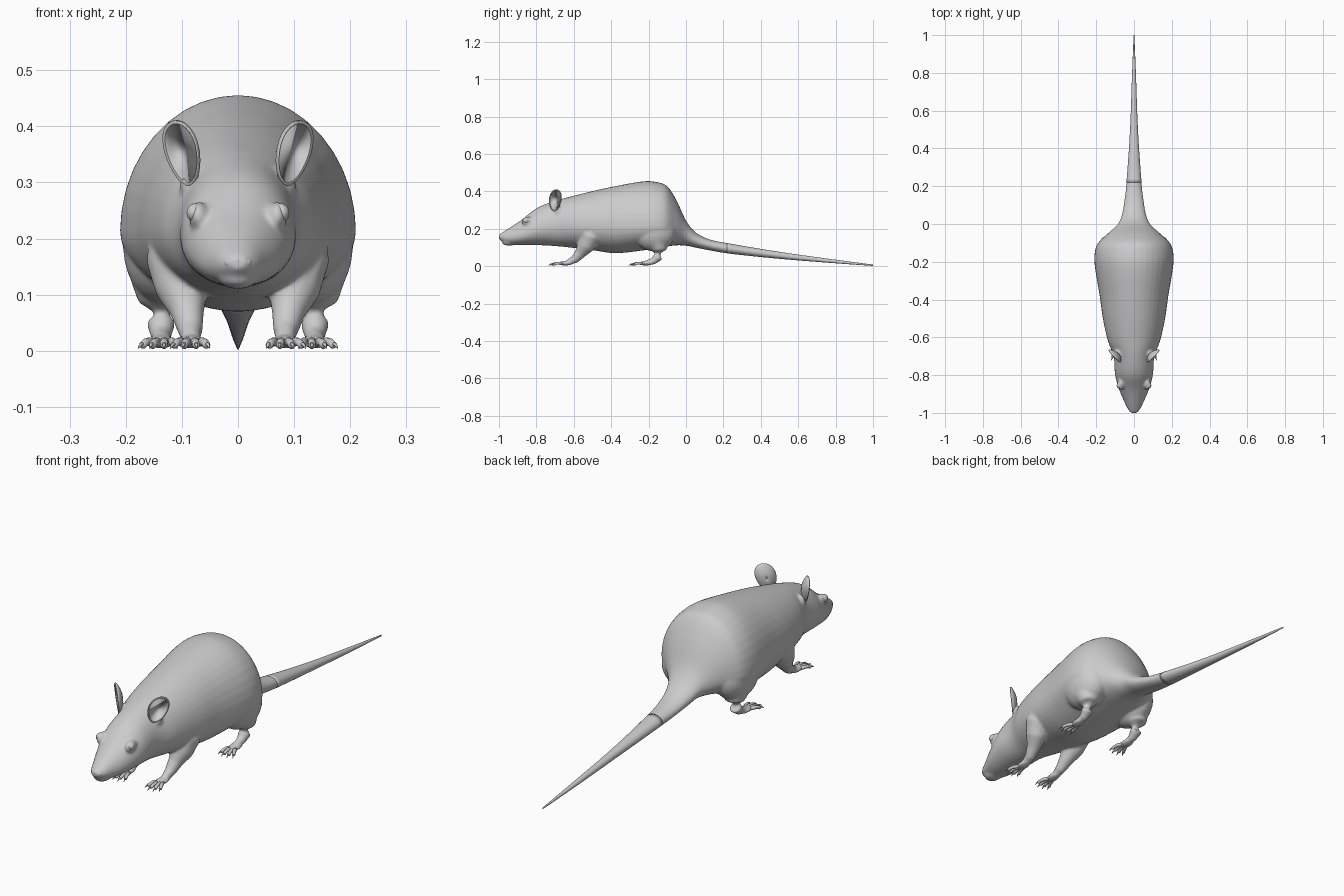
import bpy, bmesh, math
from mathutils import Vector, Matrix

if "Cube" in bpy.data.objects:
    bpy.data.objects.remove(bpy.data.objects["Cube"])

# y, top z, bottom z, half width, height of widest point
ROWS = [(-1.0, .168, .145, .016, .156), (-.98, .182, .130, .033, .155), (-.94, .208, .116, .052, .155),
        (-.88, .248, .113, .078, .168), (-.80, .310, .113, .100, .195), (-.70, .350, .108, .108, .215),
        (-.62, .372, .100, .138, .220), (-.50, .402, .086, .165, .215), (-.38, .428, .070, .182, .212),
        (-.22, .455, .086, .208, .212), (-.15, .449, .098, .208, .212), (-.10, .428, .106, .190, .212),
        (-.05, .352, .112, .138, .205), (0, .244, .110, .085, .175), (.05, .183, .100, .064, .140),
        (.12, .146, .086, .052, .115), (.22, .124, .069, .040, .096), (.50, .077, .040, .021, .058),
        (.80, .035, .016, .010, .025), (1.0, .009, .002, .002, .006)]


def profile(y):
    """Smooth (cubic) interpolation of the body rows."""
    n = len(ROWS)
    i = max(k for k in range(n - 1) if ROWS[k][0] <= y or k == 0)
    a, b = ROWS[i], ROWS[i + 1]
    h = b[0] - a[0]
    t = (y - a[0]) / h

    def slope(k, j):
        lo, hi = ROWS[max(k - 1, 0)], ROWS[min(k + 1, n - 1)]
        return (hi[j] - lo[j]) / (hi[0] - lo[0])
    return [(2*t**3 - 3*t**2 + 1) * a[j] + (t**3 - 2*t**2 + t) * h * slope(i, j)
            + (3*t**2 - 2*t**3) * b[j] + (t**3 - t**2) * h * slope(i + 1, j) for j in range(1, 5)]


def skin(bm, rings):
    """Bridge rings of points into a closed surface."""
    vs = [[bm.verts.new(p) for p in r] for r in rings]
    n = len(vs[0])
    for a, b in zip(vs, vs[1:]):
        for i in range(n):
            bm.faces.new((a[i], a[(i + 1) % n], b[(i + 1) % n], b[i]))
    bm.faces.new(vs[0][::-1])
    bm.faces.new(vs[-1])


def trunk(bm, y0, y1, steps, n=40):
    rings = []
    for k in range(steps + 1):
        y = y0 + (y1 - y0) * k / steps
        top, bot, w, mid = profile(y)
        ring = []
        for i in range(n):
            a = 2 * math.pi * i / n
            s = math.sin(a)
            ring.append((w * math.cos(a), y, mid + s * ((top - mid) if s > 0 else (mid - bot))))
        rings.append(ring)
    skin(bm, rings)


def tube(bm, pts, side=1, n=14):
    """Tapered limb through (x, y, z, radius) points."""
    P = [Vector((p[0] * side, p[1], p[2])) for p in pts]
    rings = []
    for k, p in enumerate(P):
        d = (P[min(k + 1, len(P) - 1)] - P[max(k - 1, 0)]).normalized()
        q = d.to_track_quat('Z', 'Y')
        rings.append([p + q @ Vector((pts[k][3] * math.cos(2*math.pi*i/n),
                                      pts[k][3] * math.sin(2*math.pi*i/n), 0)) for i in range(n)])
    skin(bm, rings)


def ball(bm, c, s, rot=0):
    m = Matrix.Translation(c) @ Matrix.Rotation(rot, 4, 'Z') @ Matrix.Diagonal((*s, 1))
    bmesh.ops.create_uvsphere(bm, u_segments=24, v_segments=14, radius=1, matrix=m)


def finish(name, bm):
    bmesh.ops.recalc_face_normals(bm, faces=bm.faces)
    for f in bm.faces:
        f.smooth = True
    me = bpy.data.meshes.new(name)
    bm.to_mesh(me)
    bm.free()
    ob = bpy.data.objects.new(name, me)
    bpy.context.collection.objects.link(ob)
    return ob


# foot: palm centre (x, y), toe length, outward turn
FEET = {"front": (.083, -.645, .062, .05), "hind": (.137, -.215, .062, .12)}

# body with legs and palms, fused into one skin
bm = bmesh.new()
trunk(bm, -1.0, .26, 90)
for s in (1, -1):
    # foreleg
    tube(bm, [(.105, -.49, .22, .050), (.108, -.51, .16, .056), (.100, -.535, .11, .047),
              (.090, -.565, .07, .031), (.085, -.595, .037, .023), (.084, -.63, .021, .016)], s)
    # haunch and hind leg
    ball(bm, (.125 * s, -.17, .185), (.080, .115, .105))
    tube(bm, [(.130, -.17, .19, .075), (.135, -.155, .13, .060), (.138, -.142, .085, .040),
              (.137, -.148, .05, .027), (.137, -.175, .027, .019), (.137, -.21, .019, .014)], s)
    for x, y, l, turn in FEET.values():
        ball(bm, (x * s, y, .016), (.024, .042, .012))
    # ear root
    tube(bm, [(.070, -.66, .27, .030), (.080, -.685, .30, .026), (.086, -.69, .325, .014)], s)
    # brow bulge around eye
    ball(bm, (.070 * s, -.845, .240), (.018, .034, .026))
# cheeks and chin
ball(bm, (0, -.945, .128), (.034, .04, .018))
body = finish("body", bm)
rm = body.modifiers.new("fuse", 'REMESH')
rm.mode = 'VOXEL'
rm.voxel_size = .005
rm.use_smooth_shade = True
sm = body.modifiers.new("soften", 'SMOOTH')
sm.factor = .5
sm.iterations = 14

# tail
bm = bmesh.new()
trunk(bm, .22, 1.0, 40, 24)
finish("tail", bm)

# toes and claws
for name, (x, y, l, turn) in FEET.items():
    toes, claws = bmesh.new(), bmesh.new()
    for s in (1, -1):
        for k in range(4):
            u = (k - 1.5) / 1.5
            a = turn + u * .33
            reach = l * (1.0 - .22 * abs(u))
            dx, dy = math.sin(a), -math.cos(a)
            bx, by = x + u * .017, y - .026

            def at(t, z, r):
                return (bx + dx * t, by + dy * t, z, r)
            tube(toes, [at(-.015, .014, .007), at(.2 * reach, .016, .008), at(.5 * reach, .015, .007),
                        at(.75 * reach, .010, .007), at(.84 * reach, .009, .003)], s, 10)
            tube(claws, [at(.72 * reach, .012, .004), at(.95 * reach, .011, .003),
                         at(1.15 * reach, .004, .0005)], s, 8)
    finish(name + "_toes", toes)
    finish(name + "_claws", claws)

# ears: dished discs opening forward and outward
bm = bmesh.new()
for s in (1, -1):
    c = Vector((.100, -.700, .352))
    S = Vector((.68, .73, 0))
    U = Vector((.20, .08, 1)).normalized()
    N = S.cross(U).normalized()
    rings = []
    for t, depth in [(1, 0), (.97, .003), (.8, -.004), (.55, -.011), (.25, -.016), (.02, -.017),
                     (.02, -.023), (.3, -.022), (.6, -.017), (.85, -.010), (1.0, -.004)]:
        ring = []
        for i in range(32):
            a = 2 * math.pi * i / 32
            p = c + S * (.043 * t * math.cos(a) * (1 + .18 * math.sin(a))) \
                + U * (.060 * t * math.sin(a)) + N * depth
            ring.append((p.x * s, p.y, p.z))
        rings.append(ring)
    skin(bm, rings + [rings[0]])
bmesh.ops.remove_doubles(bm, verts=bm.verts, dist=1e-5)
finish("ears", bm)

# eyes
bm = bmesh.new()
for s in (1, -1):
    ball(bm, (.076 * s, -.853, .246), (.015, .019, .017), .35 * s)
finish("eyes", bm)

# nose
bm = bmesh.new()
ball(bm, (0, -.985, .160), (.022, .015, .013))
for s in (1, -1):
    ball(bm, (.014 * s, -.985, .157), (.011, .012, .010))
finish("nose", bm)
